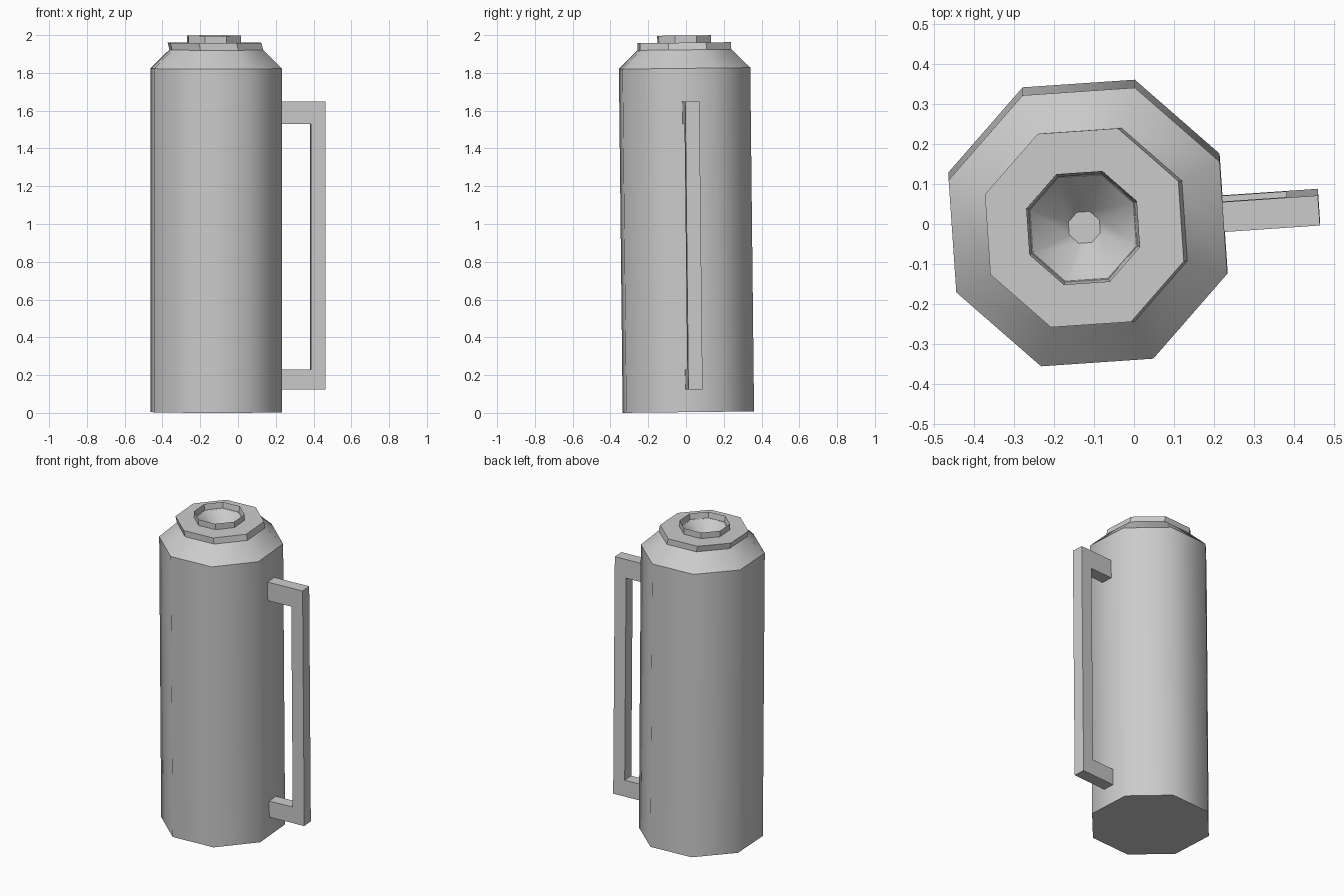
import bpy
import bmesh
import math
from mathutils import Matrix, Vector

cube = bpy.data.objects.get("Cube")
if cube:
    bpy.data.objects.remove(cube, do_unlink=True)

# One plain grey metal
metal = bpy.data.materials.new("grey_metal")
metal.use_nodes = True
GREY = (0.6, 0.6, 0.6, 1)
metal.diffuse_color = GREY
metal.node_tree.nodes["Principled BSDF"].inputs["Base Color"].default_value = GREY

SIDES = 8
# The whole flask leans a little and is turned so one flat side carries the handle
PLACE = (Matrix.Translation((-0.115, 0.0125, 0.004))
         @ Matrix.Rotation(0.011, 4, "X")
         @ Matrix.Rotation(math.radians(3.9), 4, "Z"))


def finish(name, bm):
    mesh = bpy.data.meshes.new(name)
    bm.to_mesh(mesh)
    bm.free()
    mesh.materials.append(metal)
    obj = bpy.data.objects.new(name, mesh)
    bpy.context.collection.objects.link(obj)
    obj.matrix_world = PLACE
    return obj


def lathe(name, profile, cap_start=False, cap_end=False, smooth=()):
    """Octagonal rings from (radius, height, sideways shift); smooth lists bands shaded round."""
    bm = bmesh.new()
    rings = []
    for radius, z, shift in profile:
        ring = []
        for i in range(SIDES):
            a = math.tau * (i + 0.5) / SIDES
            ring.append(bm.verts.new((radius * math.cos(a) + shift, radius * math.sin(a), z)))
        rings.append(ring)
    for band, (low, high) in enumerate(zip(rings, rings[1:])):
        for i in range(SIDES):
            j = (i + 1) % SIDES
            face = bm.faces.new((low[i], low[j], high[j], high[i]))
            face.smooth = band in smooth
    if cap_start:
        bm.faces.new(rings[0][::-1])
    if cap_end:
        bm.faces.new(rings[-1])
    # Ring edges stay crisp
    for ring in rings:
        for i in range(SIDES):
            edge = bm.edges.get((ring[i], ring[(i + 1) % SIDES]))
            edge.smooth = False
    return finish(name, bm)


# Body with sloping shoulder
lathe("body", [(0.367, 0, 0), (0.367, 1.82, 0), (0.26, 1.92, 0)],
      cap_start=True, smooth=(0, 1))

# Collar plate around the neck
lathe("collar", [(0.25, 1.918, 0), (0.262, 1.918, 0), (0.262, 1.956, -0.009), (0.14, 1.956, -0.012)])

# Thin rim and the funnel inside it
lathe("spout", [(0.15, 1.955, -0.012), (0.15, 1.994, -0.012), (0.143, 1.958, -0.012),
                (0.042, 1.85, -0.009)], cap_end=True, smooth=(2,))

# Squared handle: a bracket profile extruded across its width
bm = bmesh.new()
outline = [(0.33, 0.12), (0.578, 0.12), (0.578, 1.645), (0.33, 1.645),
           (0.33, 1.525), (0.5, 1.525), (0.5, 0.225), (0.33, 0.225)]
WIDTH = 0.075
face = bm.faces.new([bm.verts.new((x, -WIDTH / 2, z)) for x, z in outline])
extruded = bmesh.ops.extrude_face_region(bm, geom=[face])
moved = [v for v in extruded["geom"] if isinstance(v, bmesh.types.BMVert)]
bmesh.ops.translate(bm, verts=moved, vec=Vector((0, WIDTH, 0)))
bmesh.ops.recalc_face_normals(bm, faces=bm.faces)
finish("handle", bm)
